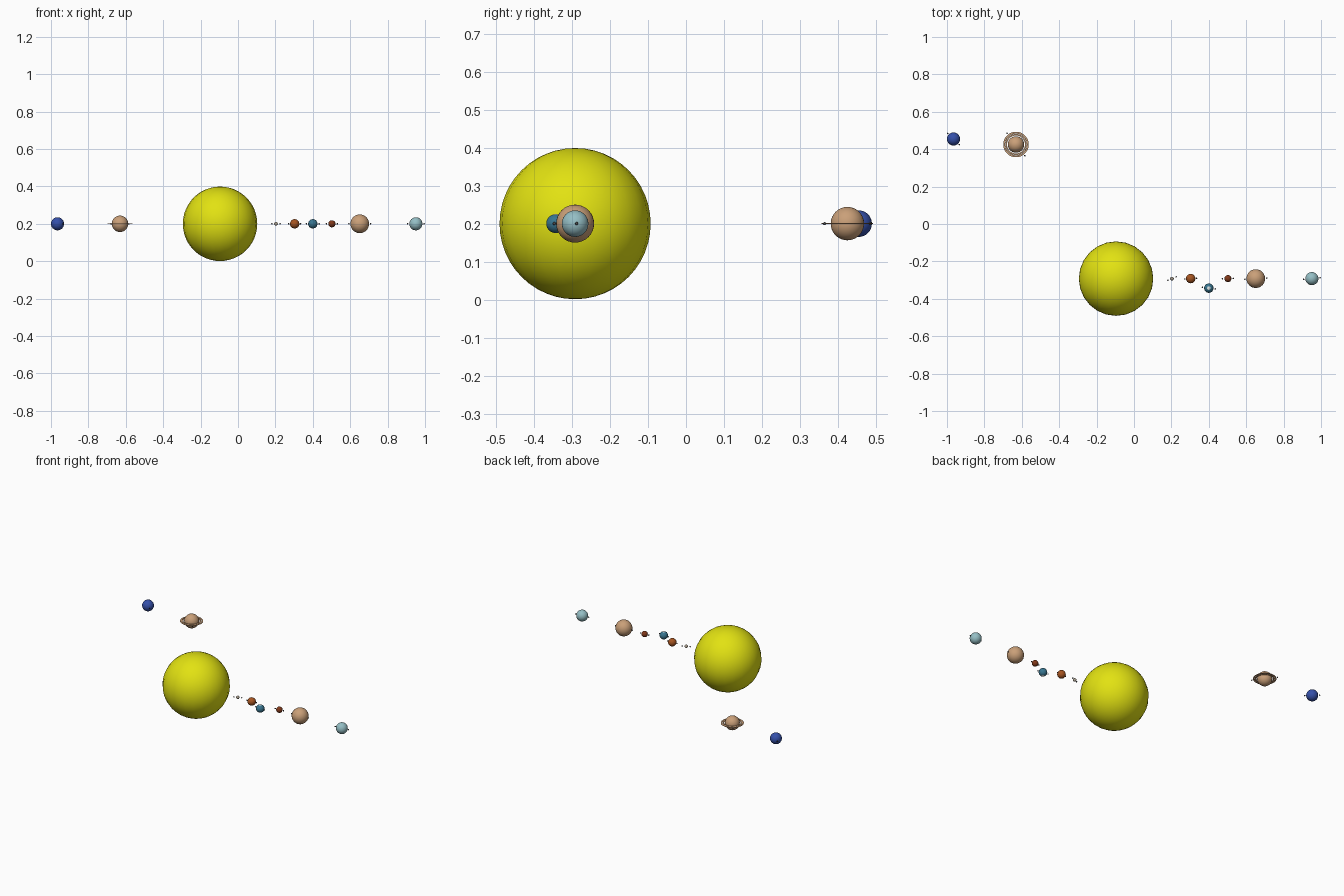
import bpy, bmesh, math
from mathutils import Matrix

if "Cube" in bpy.data.objects:
    bpy.data.objects.remove(bpy.data.objects["Cube"])

Z = 0.2          # height of every body's centre


def material(name, rgb):
    m = bpy.data.materials.new(name)
    m.diffuse_color = (*rgb, 1)
    m.use_nodes = True
    m.node_tree.nodes["Principled BSDF"].inputs["Base Color"].default_value = m.diffuse_color
    return m


MATS = {
    "yellow": material("yellow", (0.76, 0.76, 0.006)),
    "stone": material("stone grey", (0.42, 0.36, 0.28)),
    "orange": material("burnt orange", (0.38, 0.09, 0.015)),
    "teal": material("ocean blue", (0.04, 0.18, 0.28)),
    "white": material("ice white", (0.75, 0.8, 0.8)),
    "rust": material("rust red", (0.22, 0.04, 0.01)),
    "tan": material("tan", (0.59, 0.35, 0.19)),
    "aqua": material("pale aqua", (0.30, 0.52, 0.56)),
    "blue": material("deep blue", (0.035, 0.08, 0.40)),
    "dark": material("dark grey", (0.08, 0.08, 0.08)),
}


def finish(name, bm, loc, *colours):
    bmesh.ops.recalc_face_normals(bm, faces=bm.faces)
    me = bpy.data.meshes.new(name)
    bm.to_mesh(me)
    bm.free()
    for c in colours:
        me.materials.append(MATS[c])
    ob = bpy.data.objects.new(name, me)
    ob.location = loc
    bpy.context.collection.objects.link(ob)
    return ob


def ball(name, loc, r, colours, seg=32, rings=16, cap=None):
    bm = bmesh.new()
    bmesh.ops.create_uvsphere(bm, u_segments=seg, v_segments=rings, radius=r)
    for f in bm.faces:
        f.smooth = True
        if cap and abs(f.calc_center_median().z) > cap * r:
            f.material_index = 1
    return finish(name, bm, loc, *colours)


def flat_ring(name, loc, r_in, r_out, t, colour, seg=48):
    # rectangular section swept round the vertical axis
    bm = bmesh.new()
    section = [(r_in, -t), (r_out, -t), (r_out, t), (r_in, t)]
    loops = []
    for i in range(seg):
        rot = Matrix.Rotation(2 * math.pi * i / seg, 3, 'Z')
        loops.append([bm.verts.new(rot @ Matrix.Translation((x, 0, z)).translation)
                      for x, z in section])
    for a, b in zip(loops, loops[1:] + loops[:1]):
        for k in range(4):
            n = (k + 1) % 4
            bm.faces.new((a[k], b[k], b[n], a[n]))
    return finish(name, bm, loc, colour)


# Sun
ball("sun", (-0.096, -0.292, Z), 0.199, ["yellow"], seg=24, rings=24)

# Planets: name, x, y, radius, colour, offset of the paired side beads
planets = [
    ("first_planet", 0.203, -0.292, 0.010, "stone", (0.022, 0.009)),
    ("second_planet", 0.303, -0.292, 0.025, "orange", (0.032, 0.002)),
    ("third_planet", 0.400, -0.343, 0.025, "teal", (0.034, -0.004)),
    ("fourth_planet", 0.502, -0.292, 0.019, "rust", (0.029, 0.001)),
    ("fifth_planet", 0.651, -0.292, 0.050, "tan", (0.058, 0.003)),
    ("sixth_planet", -0.631, 0.425, 0.044, "tan", (-0.047, 0.060)),
    ("seventh_planet", 0.951, -0.292, 0.035, "aqua", (0.044, 0.004)),
    ("eighth_planet", -0.965, 0.4545, 0.035, "blue", (-0.031, 0.030)),
]
for name, x, y, r, colour, (dx, dy) in planets:
    # the third planet has icy poles
    icy = name == "third_planet"
    ball(name, (x, y, Z), r, [colour, "white"] if icy else [colour],
         cap=0.93 if icy else None)
    for side, s in (("a", 1), ("b", -1)):
        ball(f"{name}_bead_{side}", (x + s * dx, y + s * dy, Z), 0.004,
             ["dark"], seg=12, rings=8)

# Rings of the sixth planet
flat_ring("inner_ring", (-0.631, 0.425, Z), 0.048, 0.056, 0.0012, "tan")
flat_ring("outer_ring", (-0.631, 0.425, Z), 0.058, 0.068, 0.0012, "tan")
